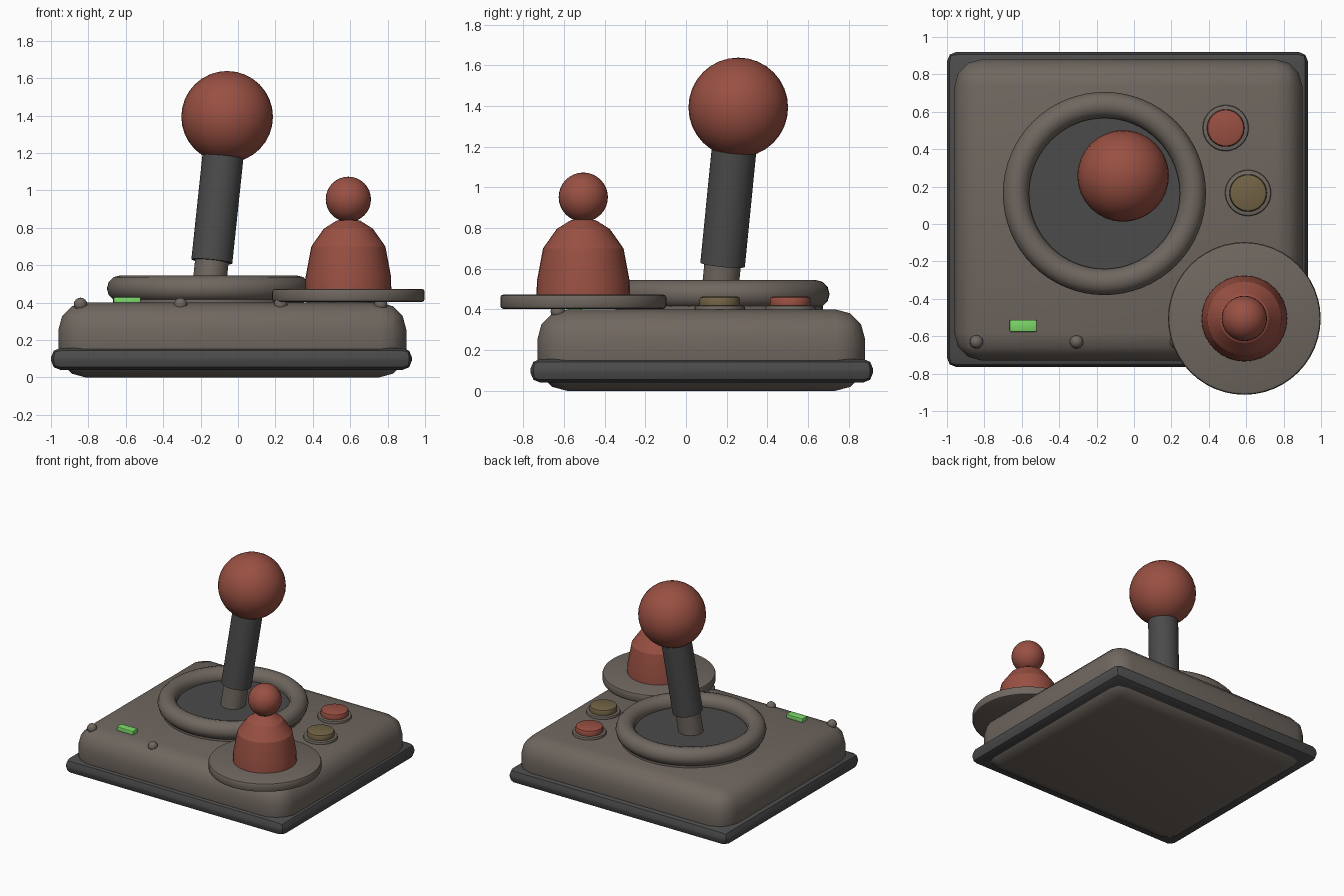
import bpy, math
from mathutils import Vector

if "Cube" in bpy.data.objects:
    bpy.data.objects.remove(bpy.data.objects["Cube"], do_unlink=True)


def material(name, rgb):
    m = bpy.data.materials.new(name)
    m.use_nodes = True
    m.diffuse_color = (*rgb, 1)
    m.node_tree.nodes["Principled BSDF"].inputs["Base Color"].default_value = (*rgb, 1)
    return m


BROWN = material("warm grey plastic", (0.16, 0.135, 0.115))
DARK = material("charcoal rubber", (0.07, 0.07, 0.07))
RED = material("brick red", (0.32, 0.08, 0.055))
GREEN = material("light green", (0.2, 0.68, 0.14))
OCHRE = material("dull ochre", (0.17, 0.125, 0.06))


def finish(name, mat, bevel=0, segments=2, angle=35):
    ob = bpy.context.object
    ob.name = name
    ob.data.materials.append(mat)
    if bevel:
        bpy.ops.object.transform_apply(location=False, rotation=False, scale=True)
        mod = ob.modifiers.new("bevel", "BEVEL")
        mod.width, mod.segments = bevel, segments
        mod.limit_method = "ANGLE"
        bpy.ops.object.modifier_apply(modifier=mod.name)
    bpy.ops.object.shade_smooth_by_angle(angle=math.radians(angle))
    return ob


def box(name, mat, low, high, bevel, segments=2):
    low, high = Vector(low), Vector(high)
    bpy.ops.mesh.primitive_cube_add(size=1, location=(low + high) / 2)
    bpy.context.object.scale = high - low
    return finish(name, mat, bevel, segments)


def rod(name, mat, start, end, radius, bevel=0, sides=48):
    start, end = Vector(start), Vector(end)
    axis = end - start
    bpy.ops.mesh.primitive_cylinder_add(
        vertices=sides, radius=radius, depth=axis.length, location=(start + end) / 2,
        rotation=axis.to_track_quat("Z", "Y").to_euler())
    return finish(name, mat, bevel)


def disc(name, mat, x, y, low, high, radius, bevel=0):
    return rod(name, mat, (x, y, low), (x, y, high), radius, bevel)


def ball(name, mat, centre, radius, sides=32):
    bpy.ops.mesh.primitive_uv_sphere_add(
        segments=sides, ring_count=sides // 2, radius=radius, location=centre)
    return finish(name, mat)


# Housing and its rubber skirt
box("housing", BROWN, (-0.96, -0.73, 0), (0.9, 0.88, 0.4), 0.145, 3)
box("skirt", DARK, (-1, -0.765, 0.04), (0.93, 0.92, 0.157), 0.05)

# Round well for the main stick
sx, sy = -0.158, 0.163
disc("well_base", BROWN, sx, sy, 0.38, 0.43, 0.51)
disc("well_floor", DARK, sx, sy, 0.42, 0.46, 0.46)
bpy.ops.mesh.primitive_torus_add(location=(sx, sy, 0.475), major_segments=64,
                                 minor_segments=12, major_radius=0.473, minor_radius=0.07)
finish("well_rim", BROWN, angle=40)

# Tilted main stick
foot, top = Vector((sx, sy, 0.45)), Vector((-0.058, 0.257, 1.393))
rod("stick_collar", BROWN, foot, foot.lerp(top, 0.2), 0.09)
rod("stick_shaft", DARK, foot.lerp(top, 0.18), foot.lerp(top, 0.85), 0.11)
ball("stick_ball", RED, top, 0.245)

# Second control: round plate, turned dome and small ball
px, py = 0.59, -0.505
disc("knob_plate", BROWN, px, py, 0.403, 0.473, 0.408, 0.015)
profile = [(0, 0.46), (0.23, 0.46), (0.228, 0.54), (0.198, 0.7), (0.131, 0.795),
           (0.063, 0.838), (0, 0.85)]
sides = 32
verts = [(r * math.cos(a), r * math.sin(a), z) for r, z in profile
         for a in (math.tau * i / sides for i in range(sides))]
faces = [(k * sides + i, k * sides + (i + 1) % sides,
          (k + 1) * sides + (i + 1) % sides, (k + 1) * sides + i)
         for k in range(len(profile) - 1) for i in range(sides)]
mesh = bpy.data.meshes.new("knob_dome")
mesh.from_pydata(verts, [], faces)
dome = bpy.data.objects.new("knob_dome", mesh)
bpy.context.collection.objects.link(dome)
dome.location = (px, py, 0)
bpy.ops.object.select_all(action="DESELECT")
dome.select_set(True)
bpy.context.view_layer.objects.active = dome
bpy.ops.object.mode_set(mode="EDIT")
bpy.ops.mesh.select_all(action="SELECT")
bpy.ops.mesh.remove_doubles(threshold=0.0001)
bpy.ops.mesh.normals_make_consistent(inside=False)
bpy.ops.object.mode_set(mode="OBJECT")
finish("knob_dome", RED, angle=20)
ball("knob_ball", RED, (px, py, 0.952), 0.121)

# Push buttons in bezels
for label, mat, x, y in (("red", RED, 0.49, 0.513), ("ochre", OCHRE, 0.61, 0.166)):
    disc(label + "_button_bezel", BROWN, x, y, 0.385, 0.42, 0.123, 0.01)
    disc(label + "_button_cap", mat, x, y, 0.4, 0.463, 0.1, 0.015)

# Indicator lamp
box("indicator_lamp", GREEN, (-0.665, -0.577, 0.39), (-0.52, -0.512, 0.43), 0.008)

# Row of rivets along the front edge
for i in range(4):
    ball("rivet_%d" % (i + 1), BROWN, (-0.842 + i * 0.535, -0.63, 0.39), 0.036, 16)
